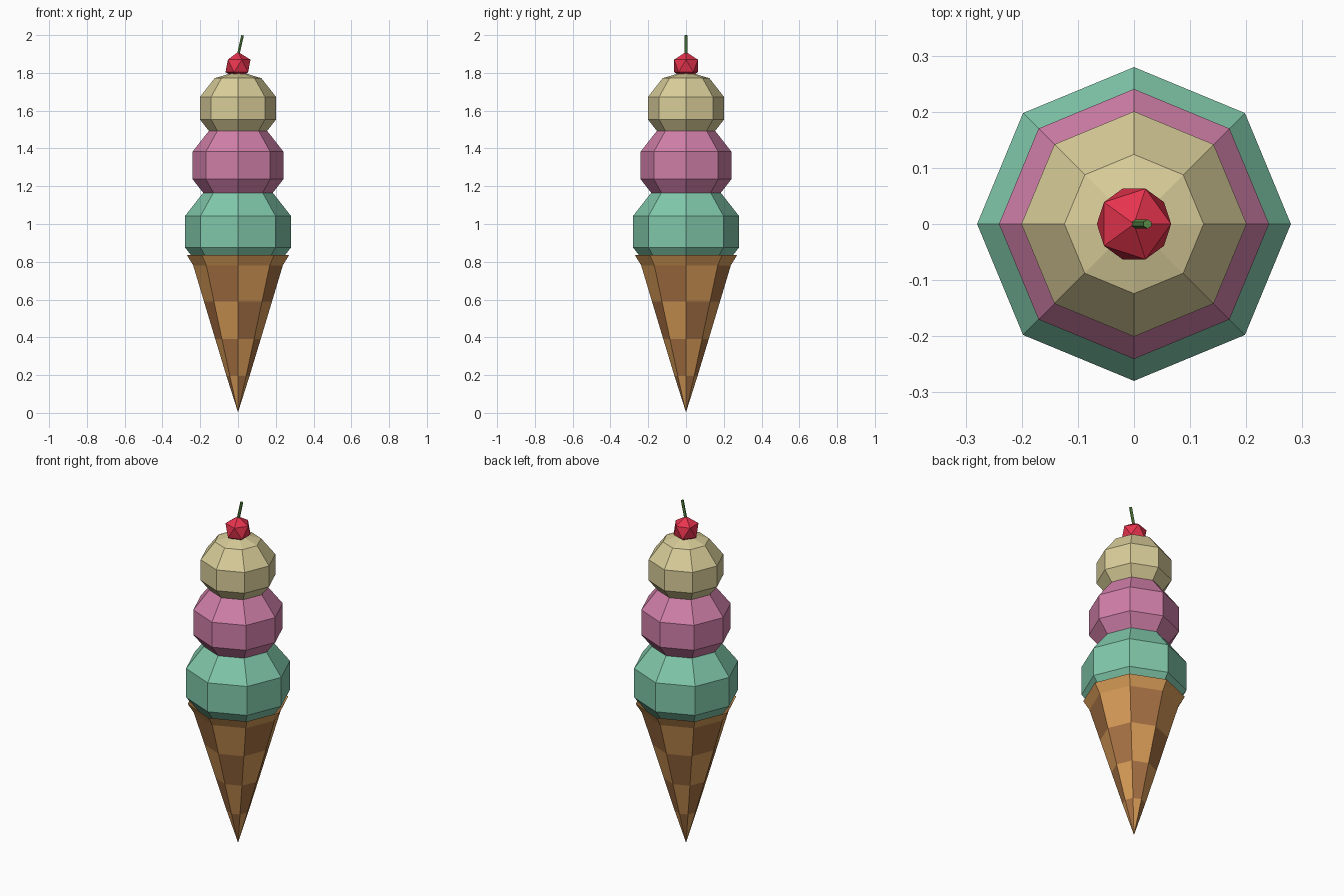
import bpy, bmesh, math
from mathutils import Matrix

if "Cube" in bpy.data.objects:
    bpy.data.objects.remove(bpy.data.objects["Cube"])

SIDES = 8


def material(name, hex_code):
    """Flat colour from an sRGB hex code, stored as linear values."""
    srgb = [int(hex_code[i:i + 2], 16) / 255 for i in (0, 2, 4)]
    lin = [c / 12.92 if c <= 0.04045 else ((c + 0.055) / 1.055) ** 2.4 for c in srgb]
    m = bpy.data.materials.new(name)
    m.diffuse_color = (*lin, 1)
    m.use_nodes = True
    m.node_tree.nodes["Principled BSDF"].inputs["Base Color"].default_value = m.diffuse_color
    return m


def finish(name, bm, *mats):
    mesh = bpy.data.meshes.new(name)
    bm.normal_update()
    bm.to_mesh(mesh)
    bm.free()
    for m in mats:
        mesh.materials.append(m)
    ob = bpy.data.objects.new(name, mesh)
    bpy.context.collection.objects.link(ob)
    return ob


def ring(bm, r, z):
    return [bm.verts.new((r * math.cos(math.tau * k / SIDES),
                          r * math.sin(math.tau * k / SIDES), z)) for k in range(SIDES)]


wafer_light = material("wafer_light", "d89c58")
wafer_dark = material("wafer_dark", "a87244")
mint = material("mint", "80c8aa")
berry = material("berry_pink", "d07fa8")
vanilla = material("vanilla", "d9cd99")
red = material("cherry_red", "e8344e")
green = material("stem_green", "5f9149")

# Wafer cone: checkered rows, flared plain rim, open top
bm = bmesh.new()
tip = bm.verts.new((0, 0, 0.003))
profile = [(0.061, 0.195), (0.120, 0.39), (0.180, 0.59), (0.237, 0.78), (0.27, 0.835)]
rings = [ring(bm, r, z) for r, z in profile]
for row, upper in enumerate(rings):
    for k in range(SIDES):
        n = (k + 1) % SIDES
        if row == 0:
            f = bm.faces.new((tip, upper[n], upper[k]))
        else:
            lower = rings[row - 1]
            f = bm.faces.new((lower[k], lower[n], upper[n], upper[k]))
        is_rim = row == len(rings) - 1
        f.material_index = 0 if is_rim or (k + row) % 2 else 1
bmesh.ops.recalc_face_normals(bm, faces=bm.faces[:])
finish("wafer_cone", bm, wafer_light, wafer_dark)

# Three stacked scoops, slightly flattened faceted spheres
for name, radius, z, mat in (("bottom_scoop", 0.294, 0.959, mint),
                             ("middle_scoop", 0.253, 1.310, berry),
                             ("top_scoop", 0.211, 1.613, vanilla)):
    bm = bmesh.new()
    bmesh.ops.create_uvsphere(bm, u_segments=SIDES, v_segments=5, radius=radius,
                              matrix=Matrix.Translation((0, 0, z)) @ Matrix.Diagonal((1, 1, 0.93, 1)))
    finish(name, bm, mat)

# Cherry
bm = bmesh.new()
bmesh.ops.create_icosphere(bm, subdivisions=1, radius=0.074,
                           matrix=Matrix.Translation((0, 0, 1.837)))
finish("cherry", bm, red)

# Leaning stem
bm = bmesh.new()
bmesh.ops.create_cone(bm, cap_ends=True, segments=6, radius1=0.008, radius2=0.008, depth=0.12,
                      matrix=Matrix.Translation((0.011, 0, 1.94)) @ Matrix.Rotation(0.22, 4, 'Y'))
finish("cherry_stem", bm, green)
